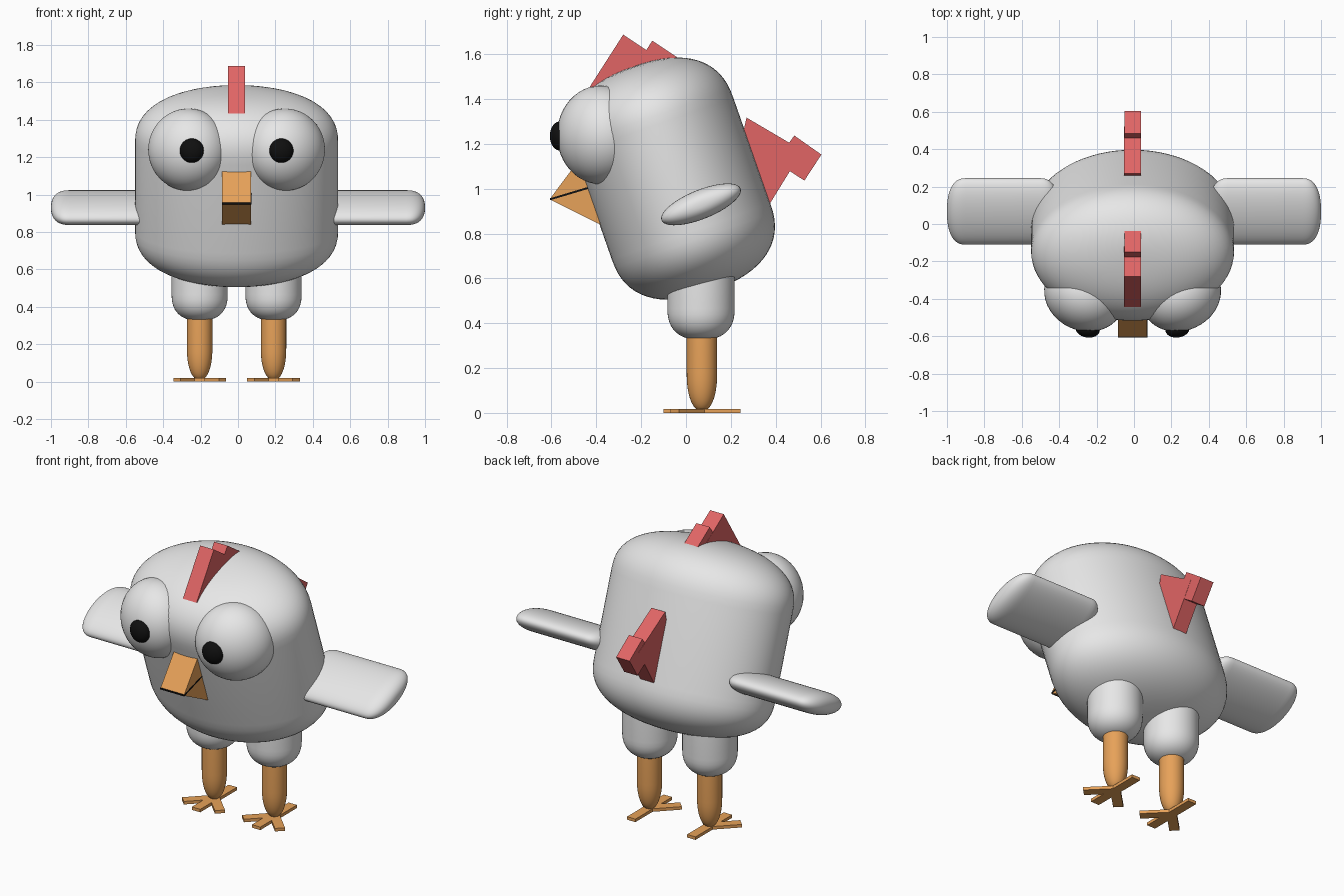
import bpy, bmesh, math
from mathutils import Matrix, Vector

if "Cube" in bpy.data.objects:
    bpy.data.objects.remove(bpy.data.objects["Cube"])

MID = -0.0075  # symmetry plane of the bird


def material(name, rgb):
    m = bpy.data.materials.new(name)
    m.diffuse_color = (*rgb, 1)
    m.use_nodes = True
    m.node_tree.nodes["Principled BSDF"].inputs["Base Color"].default_value = m.diffuse_color
    return m


WHITE = material("white", (0.8, 0.8, 0.8))
ORANGE = material("orange", (0.8, 0.36, 0.1))
RED = material("red", (0.75, 0.13, 0.13))
BLACK = material("black", (0.005, 0.005, 0.005))


def finish(name, bm, mat, smooth=True):
    bmesh.ops.recalc_face_normals(bm, faces=bm.faces)
    me = bpy.data.meshes.new(name)
    bm.to_mesh(me)
    bm.free()
    me.materials.append(mat)
    ob = bpy.data.objects.new(name, me)
    bpy.context.collection.objects.link(ob)
    if smooth:
        bpy.ops.object.select_all(action='DESELECT')
        ob.select_set(True)
        bpy.context.view_layer.objects.active = ob
        bpy.ops.object.shade_smooth_by_angle(angle=math.radians(40))
    return ob


def capsule(name, mat, loc, rx, ry, low, high, dome_low, dome_high, rot=Matrix(), p=2.4, seg=48, n=12):
    """Elliptical column along local z from low to high with rounded ends."""
    prof = []
    for i in range(n + 1):
        t = math.pi / 2 * i / n
        prof.append((math.sin(t) ** (2 / p), low + dome_low * (1 - abs(math.cos(t)) ** (2 / p))))
    for i in range(n + 1):
        t = math.pi / 2 * (n - i) / n
        prof.append((math.sin(t) ** (2 / p), high - dome_high * (1 - abs(math.cos(t)) ** (2 / p))))
    bm = bmesh.new()
    rings = []
    for r, z in prof[1:-1]:
        rings.append([bm.verts.new((rx * r * math.cos(a), ry * r * math.sin(a), z))
                      for a in (2 * math.pi * k / seg for k in range(seg))])
    for a, b in zip(rings, rings[1:]):
        for k in range(seg):
            j = (k + 1) % seg
            bm.faces.new((a[k], a[j], b[j], b[k]))
    for ring, z in ((rings[0], low), (rings[-1], high)):
        tip = bm.verts.new((0, 0, z))
        for k in range(seg):
            bm.faces.new((tip, ring[k], ring[(k + 1) % seg]))
    bm.transform(Matrix.Translation(loc) @ rot)
    bmesh.ops.remove_doubles(bm, verts=bm.verts, dist=1e-6)
    return finish(name, bm, mat)


def ellipsoid(name, mat, loc, radii, rot=Matrix()):
    bm = bmesh.new()
    bmesh.ops.create_uvsphere(bm, u_segments=40, v_segments=24, radius=1)
    bm.transform(Matrix.Translation(loc) @ rot @ Matrix.Diagonal((*radii, 1)))
    return finish(name, bm, mat)


def slab(name, mat, outline, width):
    """Side outline (y, z) given thickness across x."""
    bm = bmesh.new()
    face = bm.faces.new([bm.verts.new((MID - width / 2, y, z)) for y, z in outline])
    ext = bmesh.ops.extrude_face_region(bm, geom=[face])["geom"]
    bmesh.ops.translate(bm, vec=(width, 0, 0),
                        verts=[v for v in ext if isinstance(v, bmesh.types.BMVert)])
    return finish(name, bm, mat, False)


def rot(deg, axis):
    return Matrix.Rotation(math.radians(deg), 4, axis)


# Body, leaning forward
capsule("body", WHITE, (MID, -0.06, 1.045), 0.543, 0.375, -0.53, 0.53, 0.28, 0.28,
        rot(19.3, 'X'), seg=72, n=16)

# Beak with a dark mouth line
slab("upper_beak", ORANGE, [(-0.605, 0.957), (-0.465, 1.145), (-0.33, 1.12), (-0.33, 1.04)], 0.155)
slab("lower_beak", ORANGE, [(-0.603, 0.95), (-0.33, 1.03), (-0.33, 0.82), (-0.40, 0.848)], 0.155)
slab("mouth_line", BLACK, [(-0.607, 0.948), (-0.607, 0.957), (-0.33, 1.04), (-0.33, 1.031)], 0.158)

# Comb and tail feathers
slab("front_comb", RED, [(-0.28, 1.687), (-0.12, 1.58), (-0.2, 1.40), (-0.443, 1.433)], 0.09)
slab("rear_comb", RED, [(-0.15, 1.66), (-0.03, 1.58), (-0.1, 1.47), (-0.235, 1.53)], 0.088)
slab("tail_base", RED, [(0.27, 1.317), (0.52, 1.17), (0.372, 0.93), (0.2, 1.0)], 0.09)
slab("tail_tip", RED, [(0.483, 1.237), (0.604, 1.152), (0.528, 1.036), (0.40, 1.12)], 0.088)

for side, s in (("left", -1), ("right", 1)):
    # Eyes
    ellipsoid(side + "_eye", WHITE, (MID + s * 0.258, -0.38, 1.24), (0.22, 0.19, 0.22), rot(s * 25, 'Z'))
    ellipsoid(side + "_pupil", BLACK, (MID + s * 0.24, -0.562, 1.235), (0.065, 0.045, 0.065), rot(s * 8, 'Z'))

    # Wings
    capsule(side + "_wing", WHITE, (0, 0.067, 0.93), 0.065, 0.19, 0.40, 1.0, 0.1, 0.1,
            rot(22, 'X') @ rot(s * 90, 'Y'))

    # Legs
    x = MID + s * 0.1975
    capsule(side + "_thigh", WHITE, (x, 0.067, 0), 0.15, 0.15, 0.325, 0.80, 0.14, 0.14)
    capsule(side + "_shin", ORANGE, (x, 0.071, 0), 0.068, 0.068, 0.008, 0.45, 0.17, 0.05, p=2.2, seg=32)

    # Three front toes and one back toe
    bm = bmesh.new()
    for angle in (-45, 0, 45, 180):
        bmesh.ops.create_cube(bm, size=1, matrix=Matrix.Translation((x, 0.071, 0.009)) @ rot(angle, 'Z')
                              @ Matrix.Translation((0, -0.086, 0)) @ Matrix.Diagonal((0.055, 0.172, 0.018, 1)))
    finish(side + "_foot", bm, ORANGE, False)
